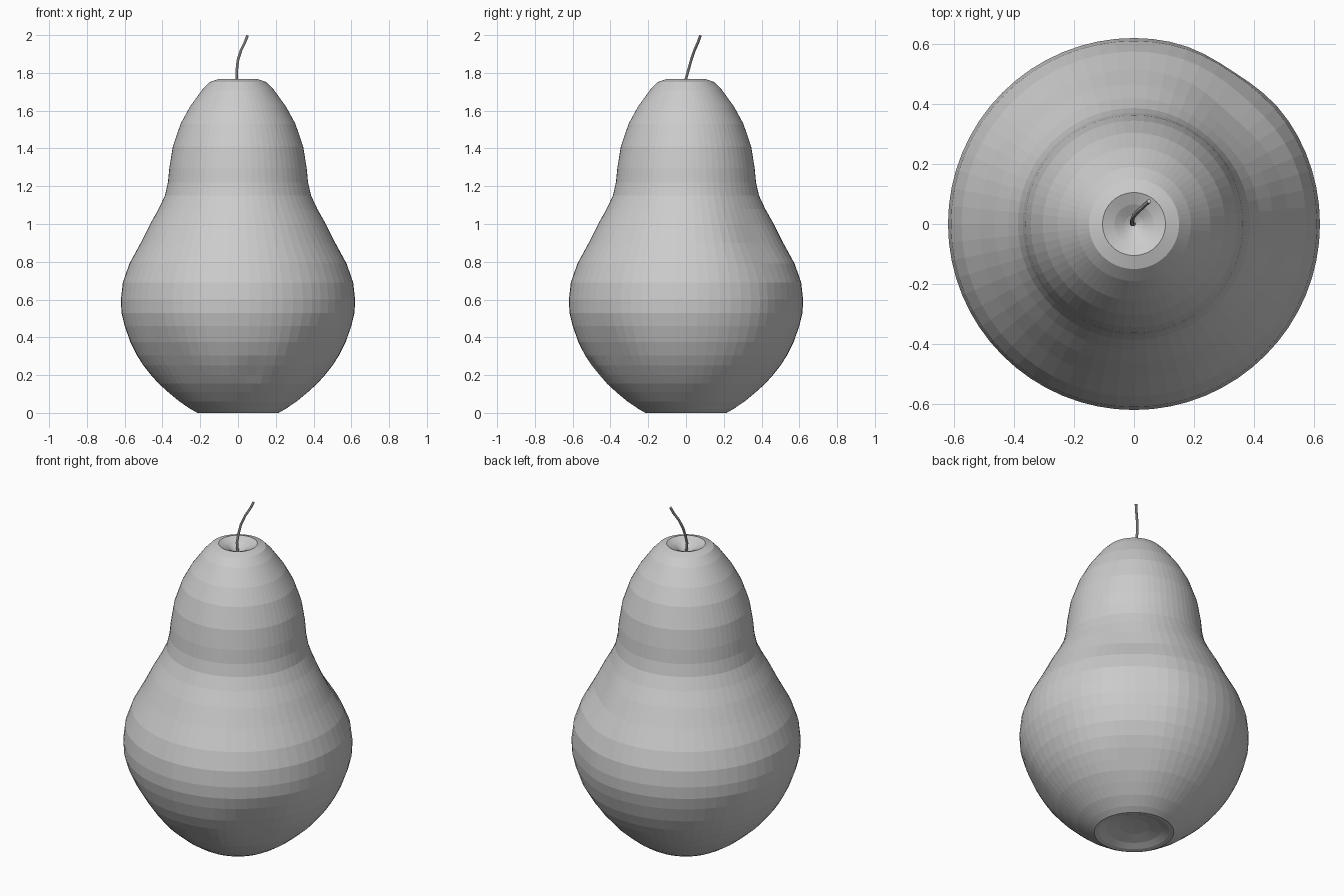
import bpy, bmesh, math
from mathutils import Vector

if "Cube" in bpy.data.objects:
    bpy.data.objects.remove(bpy.data.objects["Cube"])

SEG = 64

# (radius, height) from the bottom dimple to the top dimple
PROFILE = [(0.08, 0.035), (0.15, 0.02), (0.19, 0.004), (0.215, 0.0), (0.25, 0.02),
           (0.31, 0.06), (0.37, 0.11), (0.42, 0.155), (0.46, 0.2), (0.50, 0.25),
           (0.535, 0.305), (0.57, 0.375), (0.6, 0.46), (0.617, 0.53), (0.62, 0.6),
           (0.61, 0.69), (0.575, 0.79), (0.515, 0.9), (0.465, 1.0), (0.42, 1.08),
           (0.387, 1.15), (0.371, 1.22), (0.363, 1.3), (0.345, 1.41), (0.304, 1.53),
           (0.255, 1.62), (0.19, 1.71), (0.15, 1.752), (0.105, 1.767), (0.065, 1.75),
           (0.03, 1.728)]

# Shallow dents: (angle in degrees, height, spread, depth)
DENTS = [(48, 0.93, 0.17, 0.03), (-45, 0.3, 0.15, 0.02), (-130, 0.27, 0.15, 0.02),
         (57, 0.55, 0.14, 0.015), (50, 0.2, 0.13, 0.02), (-80, 0.22, 0.07, 0.012)]


def make_object(name, bm):
    bmesh.ops.recalc_face_normals(bm, faces=bm.faces)
    mesh = bpy.data.meshes.new(name)
    bm.to_mesh(mesh)
    bm.free()
    obj = bpy.data.objects.new(name, mesh)
    bpy.context.collection.objects.link(obj)
    return obj


def bridge(bm, rings):
    for a, b in zip(rings, rings[1:]):
        n = len(a)
        for i in range(n):
            bm.faces.new((a[i], a[(i + 1) % n], b[(i + 1) % n], b[i]))


def cap(bm, ring, centre):
    c = bm.verts.new(centre)
    for i in range(len(ring)):
        bm.faces.new((ring[i], ring[(i + 1) % len(ring)], c))


# Pear body: a lathe with dents pushed in
bm = bmesh.new()
rings = []
for r, z in PROFILE:
    ring = []
    for i in range(SEG):
        a = math.tau * i / SEG
        push = 0.0
        for deg, dz, spread, depth in DENTS:
            da = (a - math.radians(deg) + math.pi) % math.tau - math.pi
            d2 = (da * r) ** 2 + (z - dz) ** 2
            if r > 0.3:
                push += depth * math.exp(-d2 / spread ** 2)
        ring.append(bm.verts.new(((r - push) * math.cos(a), (r - push) * math.sin(a), z)))
    rings.append(ring)
bridge(bm, rings)
cap(bm, rings[0], (0, 0, 0.04))
cap(bm, rings[-1], (0, 0, 1.715))
make_object("pear_body", bm)

# Stem: thin bent tube rising from the top dimple
PATH = [(0, 0, 1.70), (-0.007, 0.0, 1.77), (-0.006, 0.014, 1.82), (0.0, 0.028, 1.87),
        (0.016, 0.045, 1.92), (0.036, 0.063, 1.96), (0.05, 0.076, 1.997)]
bm = bmesh.new()
rings = []
pts = [Vector(p) for p in PATH]
for k, p in enumerate(pts):
    t = pts[min(k + 1, len(pts) - 1)] - pts[max(k - 1, 0)]
    q = Vector((0, 0, 1)).rotation_difference(t)
    rings.append([bm.verts.new(p + q @ Vector((0.007 * math.cos(math.tau * i / 8),
                                               0.007 * math.sin(math.tau * i / 8), 0)))
                  for i in range(8)])
bridge(bm, rings)
cap(bm, rings[0], pts[0])
cap(bm, rings[-1], pts[-1])
make_object("stem", bm)
